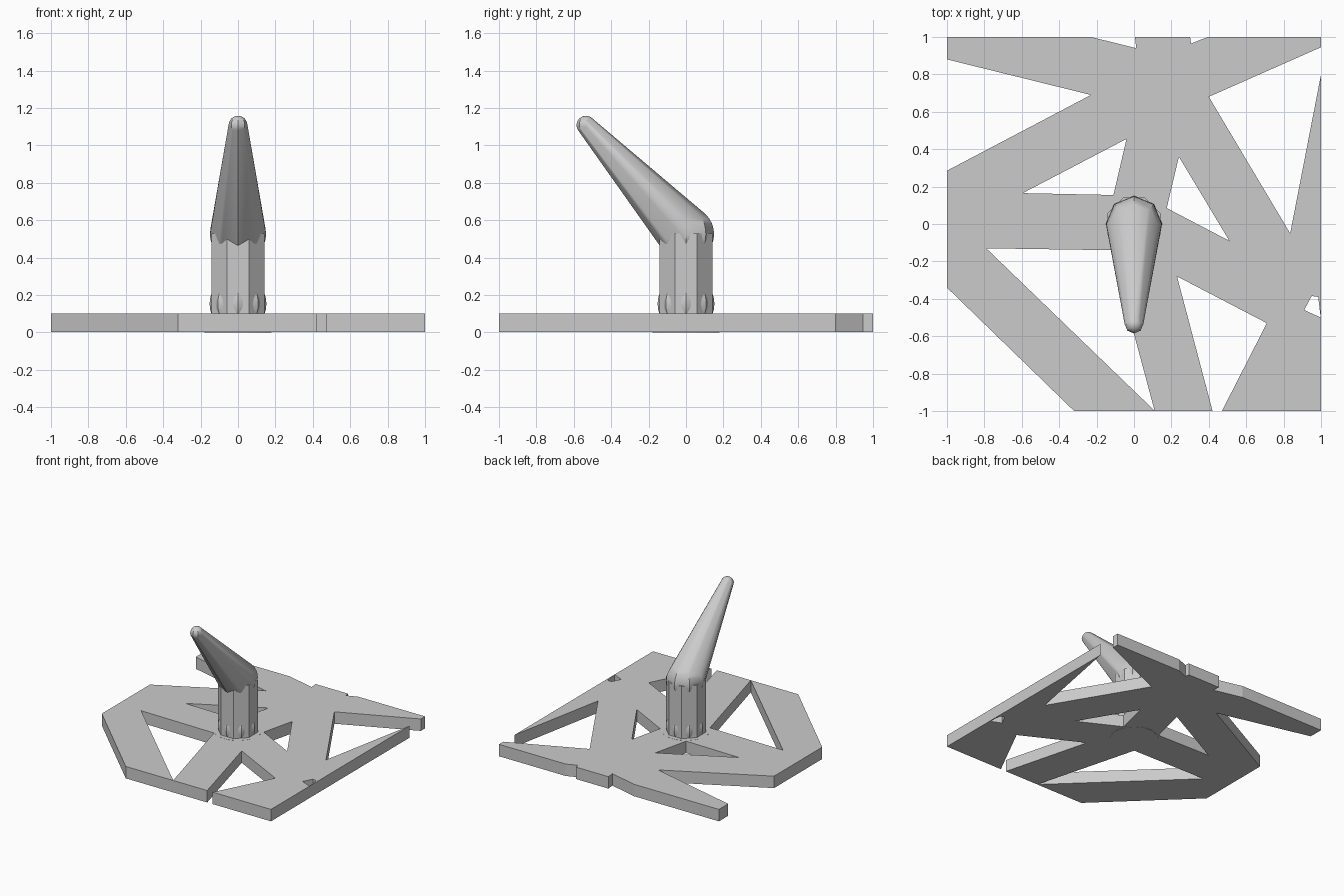
import bpy, bmesh, math
from mathutils import Matrix

cube = bpy.data.objects.get("Cube")
if cube:
    bpy.data.objects.remove(cube, do_unlink=True)

grey = bpy.data.materials.new("plain_grey")
grey.use_nodes = True
colour = (0.6, 0.6, 0.6, 1)
grey.diffuse_color = colour
grey.node_tree.nodes["Principled BSDF"].inputs["Base Color"].default_value = colour


def add_object(name, bm, smooth=False):
    bmesh.ops.recalc_face_normals(bm, faces=bm.faces)
    mesh = bpy.data.meshes.new(name)
    bm.to_mesh(mesh)
    bm.free()
    mesh.materials.append(grey)
    obj = bpy.data.objects.new(name, mesh)
    bpy.context.collection.objects.link(obj)
    if smooth:
        bpy.ops.object.select_all(action='DESELECT')
        obj.select_set(True)
        bpy.context.view_layer.objects.active = obj
        bpy.ops.object.shade_smooth_by_angle(angle=math.radians(30))
    return obj


def add_ball(bm, radius, centre):
    bmesh.ops.create_uvsphere(bm, u_segments=8, v_segments=16, radius=radius,
                              matrix=Matrix.Translation(centre))


def add_prism(bm, sides, radius, bottom, top, turn=0.0):
    bmesh.ops.create_cone(bm, cap_ends=True, segments=sides, radius1=radius,
                          radius2=radius, depth=top - bottom,
                          matrix=Matrix.Translation((0, 0, (top + bottom) / 2))
                          @ Matrix.Rotation(turn, 4, 'Z'))


# Base plate: square sheet with notched edges and cut-out windows
BASE_TOP = 0.1
outline = [(-1, -0.34), (-0.32, -1), (0.42, -1), (0.23, -0.28), (0.71, -0.53),
           (0.47, -1), (1, -1), (1, 0.8), (0.835, -0.05), (0.4, 0.68),
           (1, 0.945), (1, 1), (0.395, 1), (0.305, 0.965), (0.3, 1),
           (0.005, 1), (0.012, 0.94), (-0.23, 1), (-1, 1), (-1, 0.88),
           (-0.23, 0.69), (-1, 0.285)]
windows = [
    [(-0.79, -0.13), (-0.12, -0.14), (0.11, -0.998)],
    [(-0.595, 0.165), (-0.04, 0.455), (-0.11, 0.155)],
    [(0.24, 0.36), (0.51, -0.09), (0.175, 0.085)],
    [(0.91, -0.46), (0.95, -0.385), (0.985, -0.39), (0.998, -0.5)],
]
bm = bmesh.new()
for loop in [outline] + windows:
    verts = [bm.verts.new((x, y, 0.002)) for x, y in loop]
    for a, b in zip(verts, verts[1:] + verts[:1]):
        bm.edges.new((a, b))
bmesh.ops.triangle_fill(bm, use_beauty=True, use_dissolve=False, edges=bm.edges[:])
sheet = bmesh.ops.extrude_face_region(bm, geom=bm.faces[:], use_keep_orig=True)
raised = [v for v in sheet["geom"] if isinstance(v, bmesh.types.BMVert)]
bmesh.ops.translate(bm, verts=raised, vec=(0, 0, BASE_TOP - 0.002))
add_object("base_plate", bm)

# Round hub set into the plate
bm = bmesh.new()
add_prism(bm, 32, 0.18, 0, BASE_TOP + 0.001)
add_object("base_hub", bm)

# Octagonal post with a faceted ball at its foot
bm = bmesh.new()
add_prism(bm, 8, 0.152, 0.02, 0.53, math.radians(22.5))
add_object("post", bm)
bm = bmesh.new()
add_ball(bm, 0.152, (0, 0, 0.153))
add_object("post_foot", bm, smooth=True)

# Leaning arm: hull around a large ball and a small ball
bm = bmesh.new()
add_ball(bm, 0.15, (0, 0, 0.525))
add_ball(bm, 0.05, (0, -0.535, 1.108))
hull = bmesh.ops.convex_hull(bm, input=bm.verts[:])
inside = {v for key in ("geom_interior", "geom_unused") for v in hull[key]
          if isinstance(v, bmesh.types.BMVert)}
bmesh.ops.delete(bm, geom=list(inside), context='VERTS')
bmesh.ops.dissolve_limit(bm, angle_limit=math.radians(1), verts=bm.verts[:], edges=bm.edges[:])
add_object("leaning_arm", bm, smooth=True)
